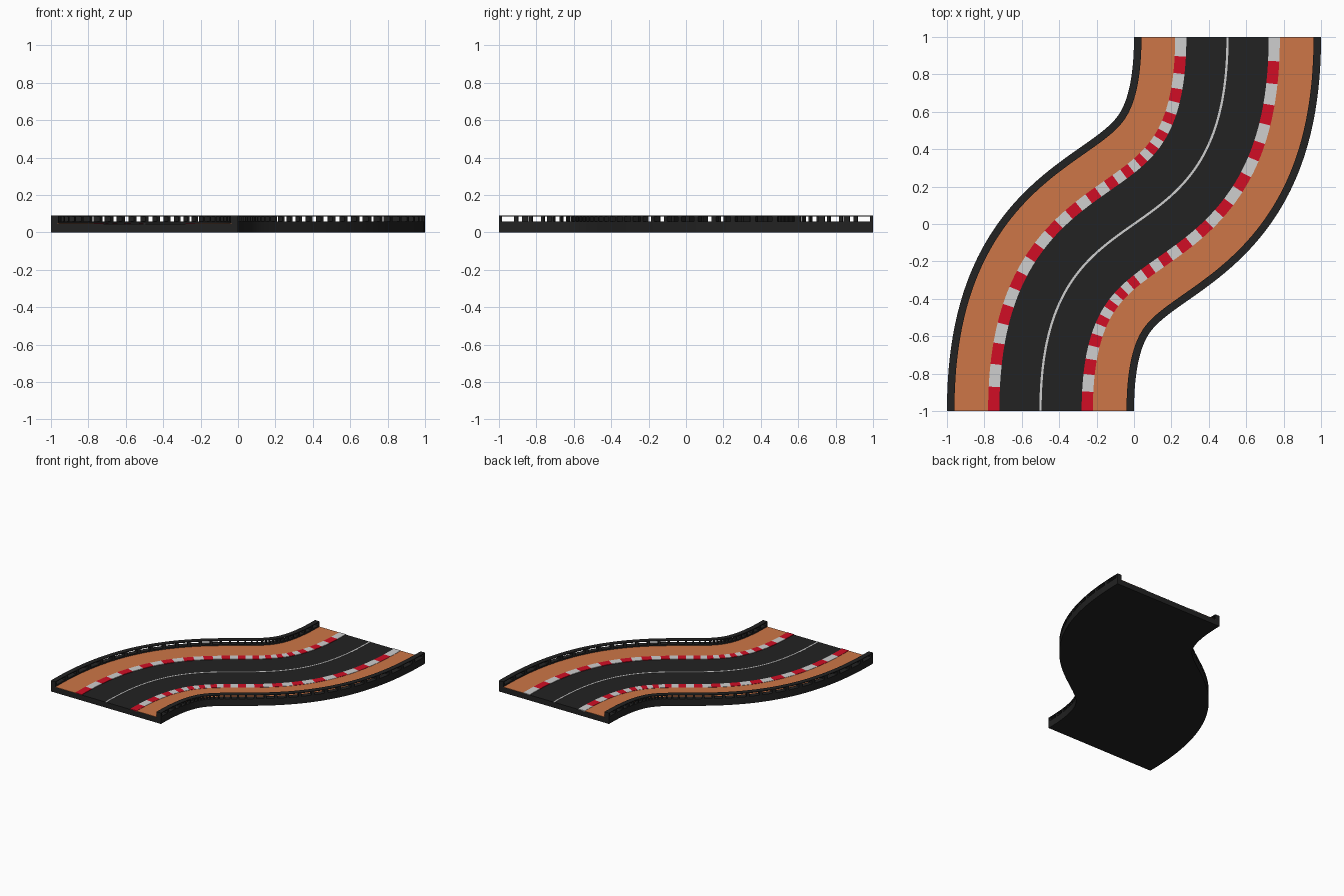
import bpy
from mathutils import Vector

cube = bpy.data.objects.get("Cube")
if cube:
    bpy.data.objects.remove(cube)


def material(name, rgb):
    m = bpy.data.materials.new(name)
    m.use_nodes = True
    m.diffuse_color = (*rgb, 1)
    m.node_tree.nodes["Principled BSDF"].inputs["Base Color"].default_value = (*rgb, 1)
    return m


ASPHALT = material("asphalt black", (0.016, 0.016, 0.016))
ORANGE = material("clay orange", (0.61, 0.18, 0.063))
RED = material("kerb red", (0.64, 0.004, 0.018))
WHITE = material("kerb white", (0.62, 0.62, 0.62))

SEGMENTS = 32      # stripes and fence bays along the track
STEPS = 3          # mesh steps per segment
DECK = 0.045       # height of the driving surface

# Centre line of the S-bend
P = [Vector(p) for p in ((-0.5, -1), (-0.5, 0.3), (0.5, -0.3), (0.5, 1))]


def track_point(t, offset, z):
    u = 1 - t
    c = u**3 * P[0] + 3 * u * u * t * P[1] + 3 * u * t * t * P[2] + t**3 * P[3]
    d = u * u * (P[1] - P[0]) + 2 * u * t * (P[2] - P[1]) + t * t * (P[3] - P[2])
    d.normalize()
    return (c.x + offset * d.y, c.y - offset * d.x, z)


def sweep(verts, faces, a, b, z0, z1, t0, t1, steps):
    """Add a closed box swept along the track between offsets a and b."""
    base = len(verts)
    for i in range(steps + 1):
        t = t0 + (t1 - t0) * i / steps
        verts += [track_point(t, o, z) for o, z in ((a, z0), (b, z0), (b, z1), (a, z1))]
    for i in range(steps):
        r = base + 4 * i
        for k in range(4):
            n = (k + 1) % 4
            faces.append((r + k, r + n, r + n + 4, r + k + 4))
    e = base + 4 * steps
    faces.append((base + 3, base + 2, base + 1, base))
    faces.append((e, e + 1, e + 2, e + 3))


def build(name, mats, boxes):
    """Each box is (a, b, z0, z1, t0, t1, steps, material index)."""
    verts, faces, index = [], [], []
    for *box, mat in boxes:
        sweep(verts, faces, *box)
        index += [mat] * (len(faces) - len(index))
    mesh = bpy.data.meshes.new(name)
    # reversed winding gives outward normals
    mesh.from_pydata(verts, [], [f[::-1] for f in faces])
    for m in mats:
        mesh.materials.append(m)
    for poly, mat in zip(mesh.polygons, index):
        poly.material_index = mat
    mesh.update()
    obj = bpy.data.objects.new(name, mesh)
    bpy.context.collection.objects.link(obj)
    return obj


FULL = SEGMENTS * STEPS

# Road slab and centre line
build("road_slab", [ASPHALT], [(-0.465, 0.465, 0, DECK, 0, 1, FULL, 0)])
build("centre_line", [WHITE], [(-0.006, 0.006, DECK - 0.002, DECK + 0.002, 0, 1, FULL, 0)])

for side, label in ((-1, "right"), (1, "left")):
    def span(inner, outer):
        return tuple(sorted((side * inner, side * outer)))

    # Orange run-off strip
    build(label + "_runoff", [ORANGE],
          [(*span(0.27, 0.465), DECK - 0.002, DECK + 0.002, 0, 1, FULL, 0)])

    # Striped kerb
    build(label + "_kerb", [RED, WHITE],
          [(*span(0.22, 0.28), DECK - 0.002, DECK + 0.004,
            i / SEGMENTS, (i + 1) / SEGMENTS, STEPS, i % 2) for i in range(SEGMENTS)])

    # Barrier: solid sill, top rail, and a post at every segment joint
    edge = span(0.46, 0.5)
    sill, rail, top = 0.058, 0.084, 0.09
    build(label + "_barrier_sill", [ASPHALT], [(*edge, 0, sill, 0, 1, FULL, 0)])
    build(label + "_barrier_rail", [ASPHALT], [(*edge, rail, top, 0, 1, FULL, 0)])
    half = 0.12
    build(label + "_barrier_posts", [ASPHALT],
          [(*edge, sill, rail, max(0, i - half) / SEGMENTS,
            min(SEGMENTS, i + half) / SEGMENTS, 1, 0) for i in range(SEGMENTS + 1)])
